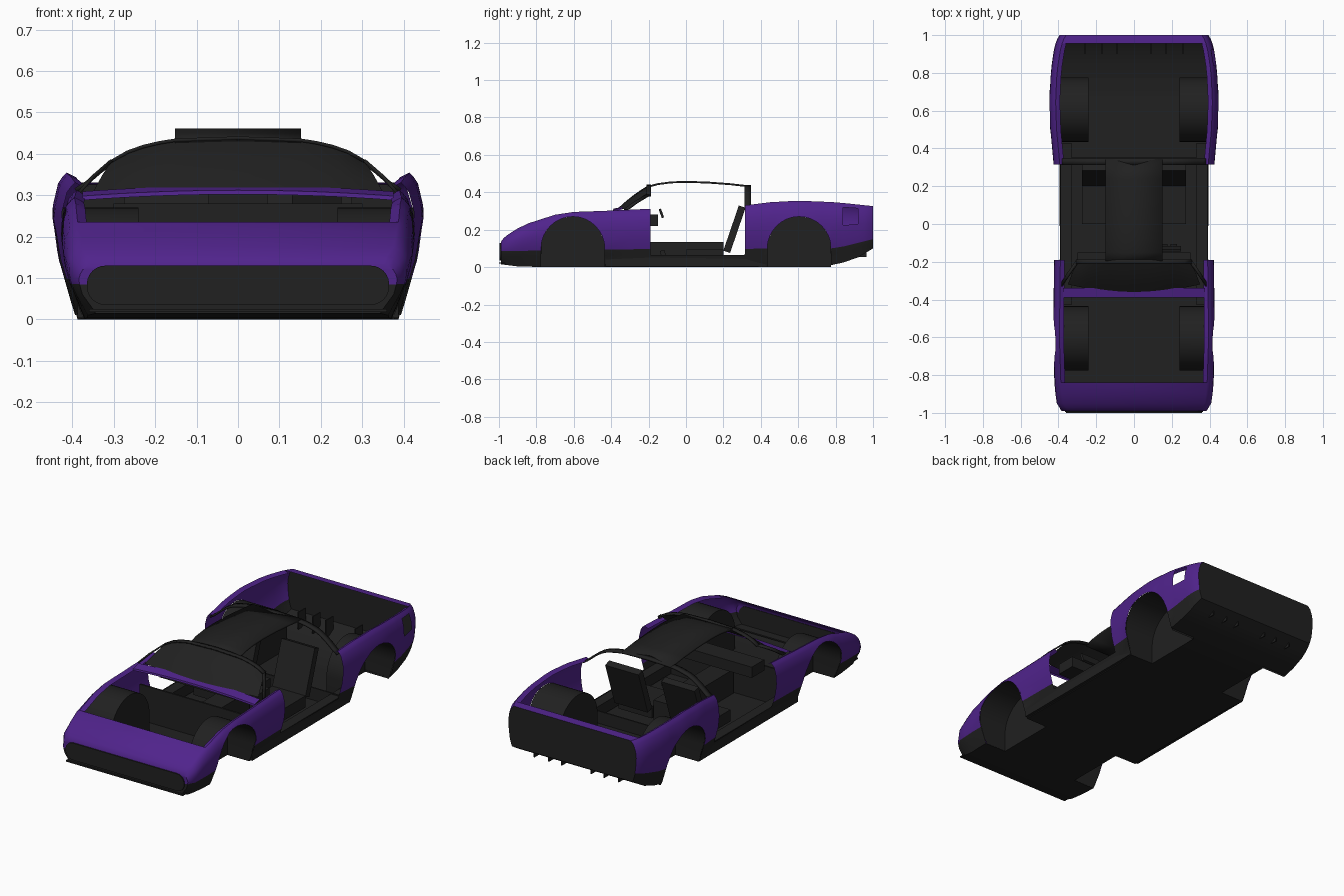
import bpy, bmesh, math
from mathutils import Matrix, Vector

cube = bpy.data.objects.get("Cube")
if cube:
    bpy.data.objects.remove(cube, do_unlink=True)


def material(name, rgb):
    m = bpy.data.materials.new(name)
    m.use_nodes = True
    m.diffuse_color = (*rgb, 1)
    bsdf = m.node_tree.nodes["Principled BSDF"]
    bsdf.inputs["Base Color"].default_value = (*rgb, 1)
    bsdf.inputs["Roughness"].default_value = 0.6
    return m


PURPLE = material("purple_paint", (0.08, 0.017, 0.26))
BLACK = material("black_trim", (0.015, 0.015, 0.015))


def finish(name, bm, mats, angle=35):
    bmesh.ops.remove_doubles(bm, verts=bm.verts, dist=0.0003)
    mesh = bpy.data.meshes.new(name)
    bm.to_mesh(mesh)
    bm.free()
    ob = bpy.data.objects.new(name, mesh)
    bpy.context.collection.objects.link(ob)
    for m in mats:
        mesh.materials.append(m)
    bpy.ops.object.select_all(action='DESELECT')
    ob.select_set(True)
    bpy.context.view_layer.objects.active = ob
    bpy.ops.object.shade_smooth_by_angle(angle=math.radians(angle))
    return ob


def box(name, lo, hi, mat=BLACK, tilt=0):
    lo, hi = Vector(lo), Vector(hi)
    bm = bmesh.new()
    bmesh.ops.create_cube(bm, size=1, matrix=Matrix.Translation((lo + hi) / 2)
                          @ Matrix.Rotation(tilt, 4, 'X') @ Matrix.Diagonal((*(hi - lo), 1)))
    return finish(name, bm, [mat])


def sheet(name, rows, mat=BLACK, thick=0.0):
    """Loft a surface through equal-length rows of points."""
    bm = bmesh.new()
    grid = [[bm.verts.new(p) for p in row] for row in rows]
    for a, b in zip(grid, grid[1:]):
        for i in range(len(a) - 1):
            bm.faces.new((a[i], a[i + 1], b[i + 1], b[i]))
    bmesh.ops.recalc_face_normals(bm, faces=bm.faces)
    ob = finish(name, bm, [mat])
    if thick:
        mod = ob.modifiers.new("thickness", 'SOLIDIFY')
        mod.thickness, mod.offset = thick, 0
    return ob


def curve(*pts):
    """Piecewise linear function through the given points."""
    def f(t):
        if t <= pts[0][0]:
            return pts[0][1]
        for (a, u), (b, v) in zip(pts, pts[1:]):
            if t <= b:
                return u + (v - u) * (t - a) / (b - a)
        return pts[-1][1]
    return f


# Body lines along the length: half width, top, bottom, colour split
width = curve((-.99, .385), (-.95, .41), (-.85, .422), (-.6, .43), (-.2, .425), (.32, .428),
              (.5, .445), (.65, .45), (.8, .443), (.9, .43), (.97, .412), (1, .395))
top = curve((-.99, .135), (-.975, .155), (-.95, .175), (-.9, .207), (-.84, .235), (-.7, .28),
            (-.6, .295), (-.4, .302), (-.19, .312), (.315, .33), (.45, .347), (.6, .355),
            (.8, .347), (1, .326))
bottom = curve((-.99, .015), (-.9, .004), (-.75, 0), (.7, 0), (.8, .014), (.9, .04), (1, .1))
split = curve((-.99, .085), (-.4, .095), (.8, .1), (1, .15))
inset = curve((0, .055), (.06, .047), (.26, .028), (.43, .01), (.7, 0), (.86, .006), (.95, .018), (1, .035))
WHEELS, RADIUS, HUB = (-.605, .605), .17, .1
DOOR = (-.19, .315)
FILLER = (.84, .92)


def arch(y):
    for c in WHEELS:
        d = abs(y - c)
        if d < RADIUS - .001:
            return HUB + math.sqrt(RADIUS ** 2 - d * d)
    return 0


def in_door(y):
    return DOOR[0] < y < DOOR[1]


stations = {-.99, -.975, -.95, -.9, -.84, *DOOR, DOOR[0] + .001, DOOR[1] - .001, -.3, 0,
            .37, *FILLER, .955, .98, 1}
for c in WHEELS:
    stations |= {c - RADIUS, c + RADIUS}
    stations |= {c - (RADIUS - .002) * math.cos(math.pi * k / 16) for k in range(17)}
stations = sorted(stations)
LOW, HIGH = (0, .3, .65, 1), (.25, .49, .7, .9, .96, 1)


def section(y):
    s = .066 if in_door(y) else split(y)
    b, t = bottom(y), top(y)
    zs = [b + (s - b) * f for f in LOW] + [s + (t - s) * f for f in HIGH]
    zs = [max(z, arch(y)) for z in zs]
    pts = [(width(y) - inset(z / t), y, z) for z in zs]
    return pts + [(width(y) - .058, y, t - .012)]


# Body shell: two flanks joined by the nose, front face, rear lip and rear face
bm = bmesh.new()
shell = {s: [[bm.verts.new((s * x, y, z)) for x, y, z in section(y)] for y in stations] for s in (-1, 1)}
crown = len(LOW) + len(HIGH) - 1


def face(vs, black):
    bm.faces.new(vs).material_index = int(black)


for s, cols in shell.items():
    for y0, y1, a, b in zip(stations, stations[1:], cols, cols[1:]):
        for i in range(len(a) - 1):
            black = i < len(LOW) - 1
            mid = (y0 + y1) / 2
            filler = s > 0 and FILLER[0] < mid < FILLER[1] and 5 <= i <= 6
            if (in_door(mid) and not black) or filler:
                continue
            if i == crown and (mid < -.84 or mid > .955):
                continue
            quad = (a[i], b[i], b[i + 1], a[i + 1])
            face(quad if s > 0 else quad[::-1], black)
L, R = shell[1], shell[-1]
for k in range(len(stations) - 1):
    if stations[k + 1] <= -.84 or stations[k] >= .955:
        face((L[k][crown], L[k + 1][crown], R[k + 1][crown], R[k][crown]), False)
for i in range(crown):
    face((R[0][i], L[0][i], L[0][i + 1], R[0][i + 1]), i < len(LOW) - 1)
    face((L[-1][i], R[-1][i], R[-1][i + 1], L[-1][i + 1]), True)
finish("body_shell", bm, [PURPLE, BLACK])

# Floor, narrowed between the wheel wells
rows = []
for y in stations:
    half = .24 if arch(y) else section(y)[0][0]
    rows.append([(-half, y, bottom(y)), (half, y, bottom(y))])
sheet("floor", rows)

# Wheel wells: arched liner with an inner wall
for c, end in zip(WHEELS, ("front", "rear")):
    arc = [(c + RADIUS * math.cos(math.pi * k / 24), HUB + RADIUS * math.sin(math.pi * k / 24)) for k in range(25)]
    arc = [(c + RADIUS, 0)] + arc + [(c - RADIUS, 0)]
    for s, side in ((1, "left"), (-1, "right")):
        outer = [(s * max(.25, width(y) - inset(z / top(y)) - .002), y, z) for y, z in arc]
        inner = [(s * .24, y, z) for y, z in arc]
        base = [(s * .24, y, 0) for y, z in arc]
        sheet(f"{end}_{side}_wheel_well", [outer, inner, base])

# Grille with rounded ends, and the front splitter
bm = bmesh.new()
r = .045
ring = []
for cx, cz, start in ((.32, .085, 0), (-.32, .085, 90), (-.32, .08, 180), (.32, .08, 270)):
    for k in range(7):
        a = math.radians(start + 15 * k)
        ring.append(bm.verts.new((cx + r * math.cos(a), -.996, cz + r * math.sin(a))))
bm.faces.new(ring)
ext = bmesh.ops.extrude_face_region(bm, geom=bm.faces[:])
bmesh.ops.translate(bm, verts=[v for v in ext["geom"] if isinstance(v, bmesh.types.BMVert)], vec=(0, .009, 0))
bmesh.ops.recalc_face_normals(bm, faces=bm.faces)
finish("grille", bm, [BLACK])
box("front_splitter", (-.36, -1, .018), (.36, -.94, .025))

# Cowl panel in front of the windscreen
xs = [k / 8 for k in range(-8, 9)]
sheet("cowl", [[(.375 * u, y, z - .014 * u * u) for u in xs]
               for y, z in ((-.39, .302), (-.388, .312), (-.34, .323))], PURPLE)

# Windscreen, its frame, rear hoop and centre roof panel
roofline = curve((0, .438), (.15, .433), (.2, .425), (.25, .412), (.29, .393), (.33, .363), (.385, .315))


def roof_z(x):
    return roofline(abs(x))


screen = []
for f in (0, .25, .5, .75, 1):
    row = []
    for u in xs:
        y0 = -.36 + .04 * u * u
        z0 = .318 - .012 * u * u
        z1 = roof_z(.305 * u)
        row.append(((.35 - .045 * f) * u, y0 + (-.2 - y0) * f, z0 + (z1 - z0) * (f + .25 * f * (1 - f))))
    screen.append(row)
sheet("windscreen", screen)
for s, side in ((1, "left"), (-1, "right")):
    sheet(f"{side}_windscreen_pillar", [[(s * x, y + d, z) for x, y, z in
          ((.382, -.32, .308), (.35, -.27, .345), (.305, -.205, .384))] for d in (-.012, .012)], BLACK, .008)
sheet("windscreen_frame", [[(.305 * u, y, roof_z(.305 * u)) for u in xs] for y in (-.212, -.188)], BLACK, .008)
hoop = [.392 * k / 14 for k in range(-14, 15)]
sheet("rear_hoop", [[(x, y, roof_z(x) - .003) for x in hoop] for y in (.313, .347)], BLACK, .01)
sheet("roof_panel", [[(x, y, z) for x in (-.152, 0, .152)] for y, z in
      ((-.21, .428), (-.15, .444), (-.08, .453), (0, .456), (.12, .452), (.24, .443), (.345, .431))], BLACK, .01)

# Cabin: sills, tunnel, dashboard, bulkhead step
for s, side in ((1, "left"), (-1, "right")):
    a, b = sorted((s * .33, s * .388))
    box(f"{side}_sill", (a, -.43, .004), (b, .43, .065))
    # Seat cushion and reclined seat back
    a, b = sorted((s * .07, s * .275))
    box(f"{side}_seat_cushion", (a, 0, .03), (b, .2, .095))
    box(f"{side}_seat_back", (a, .24, .075), (b, .278, .33), tilt=-.33)
box("centre_tunnel", (-.06, -.33, .002), (.06, .2, .135))
box("dashboard", (-.3, -.26, .22), (.3, -.15, .28))
box("front_bulkhead", (-.36, -.35, .002), (.36, -.34, .2))
box("rear_bulkhead", (-.38, .345, .002), (.38, .353, .07))
box("steering_wheel", (.13, -.138, .262), (.25, -.125, .312), tilt=.35)
for x in (.16, .21):
    box("pedal", (x - .018, -.135, .05), (x + .018, -.11, .09), tilt=.3)

# Support fins inside and below the tail
for x in (.09, .17, .26):
    for s in (-1, 1):
        box("tail_fin", (s * x - .003, .9, .055), (s * x + .003, .965, .15))
